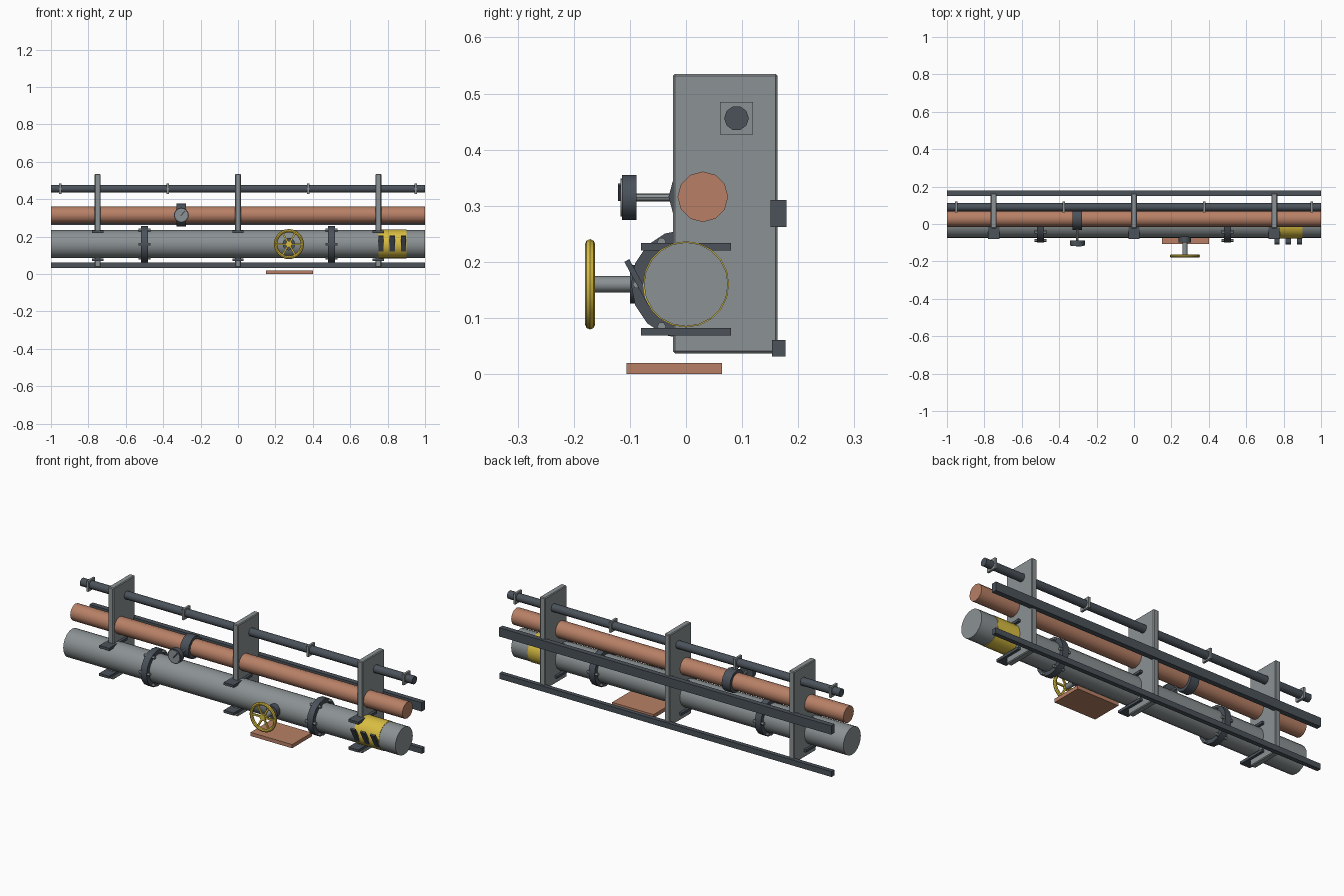
import bpy, bmesh, math
from mathutils import Matrix, Vector

if "Cube" in bpy.data.objects:
    bpy.data.objects.remove(bpy.data.objects["Cube"])


def material(name, rgb):
    m = bpy.data.materials.new(name)
    m.diffuse_color = (*rgb, 1)
    m.use_nodes = True
    m.node_tree.nodes["Principled BSDF"].inputs["Base Color"].default_value = m.diffuse_color
    return m


GREY = material("steel grey", (0.26, 0.287, 0.296))
DARK = material("dark slate", (0.069, 0.084, 0.102))
COPPER = material("copper", (0.479, 0.216, 0.133))
YELLOW = material("safety yellow", (0.70, 0.515, 0.054))


def finish(name, bm, mat, smooth=False):
    me = bpy.data.meshes.new(name)
    bm.to_mesh(me)
    bm.free()
    me.materials.append(mat)
    ob = bpy.data.objects.new(name, me)
    bpy.context.collection.objects.link(ob)
    if smooth:
        bpy.ops.object.select_all(action='DESELECT')
        bpy.context.view_layer.objects.active = ob
        ob.select_set(True)
        bpy.ops.object.shade_smooth_by_angle(angle=math.radians(40))
    return ob


def box(name, loc, size, mat, rot=(0, 'X'), bevel=0):
    bm = bmesh.new()
    bmesh.ops.create_cube(bm, size=1)
    bmesh.ops.scale(bm, vec=size, verts=bm.verts)
    if bevel:
        bmesh.ops.bevel(bm, geom=bm.edges[:], offset=bevel, segments=1, affect='EDGES')
    bmesh.ops.transform(bm, verts=bm.verts,
                        matrix=Matrix.Translation(loc) @ Matrix.Rotation(rot[0], 4, rot[1]))
    return finish(name, bm, mat)


def rod(name, a, b, r, mat, sides=16):
    """Capped cylinder from point a to point b."""
    a, b = Vector(a), Vector(b)
    d = b - a
    bm = bmesh.new()
    bmesh.ops.create_cone(bm, cap_ends=True, segments=sides, radius1=r, radius2=r, depth=d.length)
    turn = Vector((0, 0, 1)).rotation_difference(d).to_matrix().to_4x4()
    bmesh.ops.transform(bm, verts=bm.verts, matrix=Matrix.Translation((a + b) / 2) @ turn)
    return finish(name, bm, mat, True)


def rod_x(name, x, length, y, z, r, mat, sides=16):
    return rod(name, (x - length / 2, y, z), (x + length / 2, y, z), r, mat, sides)


# Long pipes and rear rails
rod_x("main_pipe", 0, 2, 0, 0.16, 0.075, GREY, 20)
rod_x("copper_pipe", 0, 2, 0.03, 0.316, 0.045, COPPER, 12)
rod_x("conduit", 0, 2, 0.09, 0.456, 0.022, DARK, 10)
box("upper_rail", (0, 0.165, 0.286), (2, 0.028, 0.048), DARK)
box("lower_rail", (0, 0.165, 0.046), (2, 0.024, 0.03), DARK)

# Support plates with saddle pads above and below the main pipe
for x in (-0.75, 0, 0.75):
    box("support_plate", (x, 0.07, 0.286), (0.032, 0.187, 0.498), GREY, bevel=0.004)
    for z in (0.227, 0.0755):
        box("saddle_pad", (x, 0, z), (0.06, 0.16, 0.014), DARK)

# Conduit clamps
for x in (-0.95, -0.375, 0.375, 0.95):
    box("conduit_clamp", (x, 0.09, 0.456), (0.012, 0.058, 0.058), GREY)

# Flanges with a ring of bolts
for x in (-0.5, 0.5):
    rod_x("flange", x, 0.036, 0, 0.16, 0.098, DARK, 16)
    for i in range(6):
        a = i * math.pi / 3
        rod_x("flange_bolt", x, 0.064, 0.087 * math.cos(a), 0.16 + 0.087 * math.sin(a),
              0.008, GREY, 6)

# Yellow warning band with tilted dark slats
rod_x("warning_band", 0.825, 0.15, 0, 0.16, 0.0768, YELLOW, 20)
for x in (0.765, 0.825, 0.885):
    box("warning_slat", (x, -0.084, 0.163), (0.028, 0.01, 0.09), DARK, (0.5, 'X'))

# Valve: bonnet, stem and spoked handwheel
VX, VZ, WY = 0.272, 0.16, -0.171
rod("valve_bonnet", (VX, -0.05, VZ), (VX, -0.1, VZ), 0.034, DARK, 12)
rod("valve_stem", (VX, -0.09, VZ), (VX, -0.168, VZ), 0.0145, GREY, 10)
rod("wheel_hub", (VX, -0.162, VZ), (VX, -0.179, VZ), 0.017, YELLOW, 12)
for i in range(3):
    box("wheel_spoke", (VX, WY, VZ), (0.14, 0.008, 0.009), YELLOW, (i * math.pi / 3, 'Y'))
bm = bmesh.new()
N, M = 24, 8
rings = []
for i in range(N):
    a = 2 * math.pi * i / N
    ring = []
    for j in range(M):
        b = 2 * math.pi * j / M
        r = 0.0715 + 0.009 * math.cos(b)
        ring.append(bm.verts.new((VX + r * math.cos(a), WY + 0.009 * math.sin(b),
                                  VZ + r * math.sin(a))))
    rings.append(ring)
for i in range(N):
    for j in range(M):
        p, q, k = rings[i], rings[(i + 1) % N], (j + 1) % M
        bm.faces.new((p[j], p[k], q[k], q[j]))
bmesh.ops.recalc_face_normals(bm, faces=bm.faces)
finish("wheel_rim", bm, YELLOW, True)

# Pressure gauge on a collar around the copper pipe
GX, GZ = -0.303, 0.315
rod_x("gauge_collar", GX, 0.05, 0.03, 0.316, 0.061, DARK, 12)
rod("gauge_stem", (GX, 0, GZ), (GX, -0.095, GZ), 0.007, GREY, 8)
rod("gauge_body", (GX, -0.088, GZ), (GX, -0.114, GZ), 0.04, DARK, 16)
rod("gauge_face", (GX, -0.112, GZ), (GX, -0.117, GZ), 0.034, GREY, 16)
box("gauge_needle", (GX + 0.008, -0.1185, GZ + 0.009), (0.006, 0.005, 0.036), DARK,
    (math.radians(40), 'Y'))

# Loose floor plate under the valve
box("floor_plate", (0.275, -0.021, 0.01), (0.25, 0.17, 0.02), COPPER)
